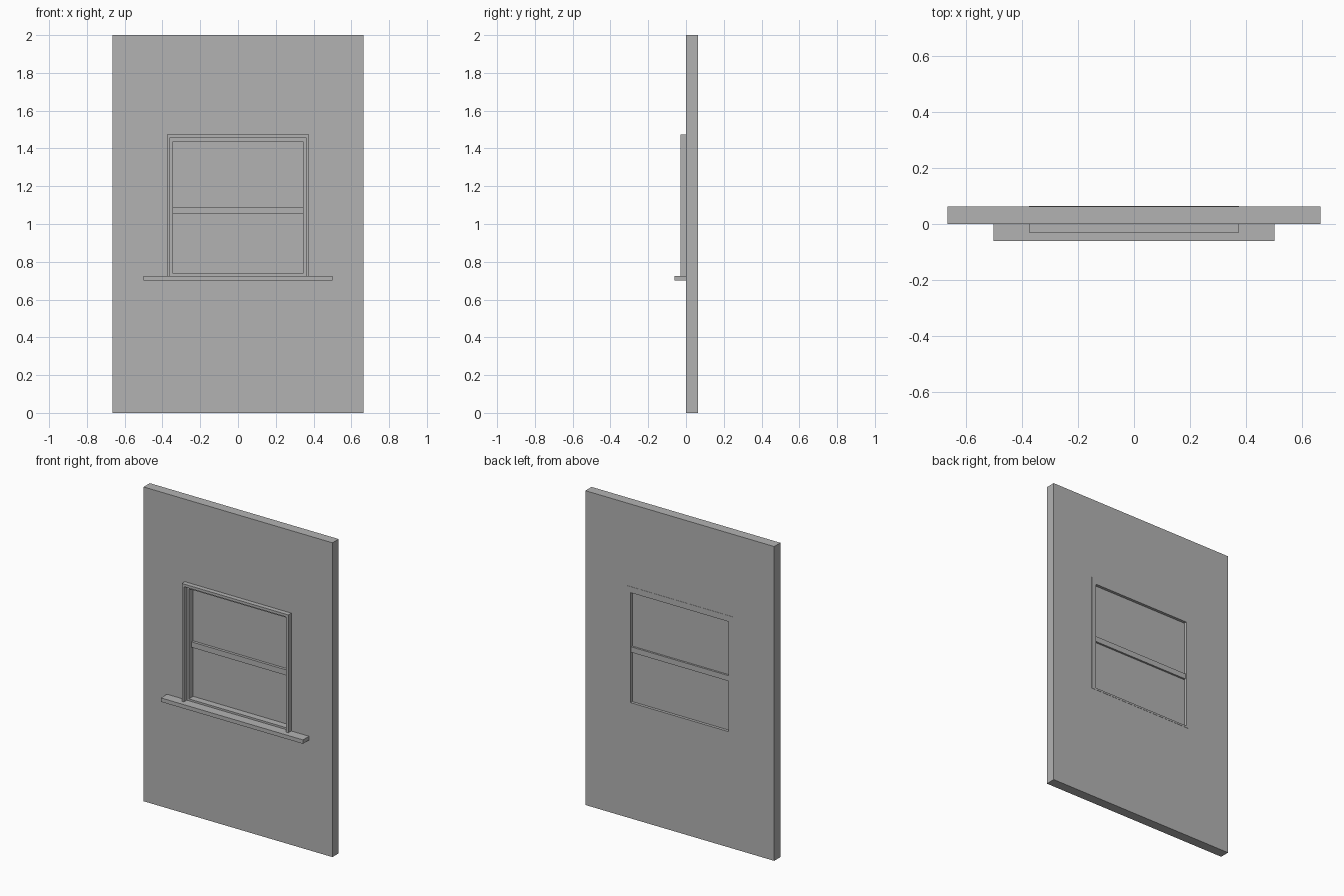
import bpy
import bmesh

if "Cube" in bpy.data.objects:
    bpy.data.objects.remove(bpy.data.objects["Cube"], do_unlink=True)

grey = bpy.data.materials.new("plain grey")
grey.use_nodes = True
grey.diffuse_color = (0.45, 0.45, 0.45, 1)
grey.node_tree.nodes["Principled BSDF"].inputs["Base Color"].default_value = grey.diffuse_color


def extrude_faces(name, points, faces, y0, y1):
    """Flat faces in the xz plane, extruded from y0 back to y1."""
    bm = bmesh.new()
    verts = [bm.verts.new((x, y0, z)) for x, z in points]
    for f in faces:
        bm.faces.new([verts[i] for i in f])
    result = bmesh.ops.extrude_face_region(bm, geom=bm.faces[:], use_keep_orig=True)
    for v in result["geom"]:
        if isinstance(v, bmesh.types.BMVert):
            v.co.y = y1
    bmesh.ops.recalc_face_normals(bm, faces=bm.faces[:])
    mesh = bpy.data.meshes.new(name)
    bm.to_mesh(mesh)
    bm.free()
    mesh.materials.append(grey)
    obj = bpy.data.objects.new(name, mesh)
    bpy.context.collection.objects.link(obj)
    return obj


def rect(half, z0, z1):
    return [(-half, z0), (half, z0), (half, z1), (-half, z1)]


def slab(name, half, z0, z1, y0, y1):
    return extrude_faces(name, rect(half, z0, z1), [(0, 1, 2, 3)], y0, y1)


def ring(name, outer, inner, y0, y1):
    """Rectangular panel with a rectangular opening."""
    sides = [(i, (i + 1) % 4, (i + 1) % 4 + 4, i + 4) for i in range(4)]
    return extrude_faces(name, rect(*outer) + rect(*inner), sides, y0, y1)


# Wall with its window opening
ring("wall", (0.665, 0, 2), (0.36, 0.73, 1.46), 0, 0.0625)

# Window frame lining the opening, a hair proud of the back of the wall
ring("window_frame", (0.375, 0.725, 1.475), (0.345, 0.737, 1.437), -0.001, 0.064)

# Casing on the front: two uprights and a head, open at the sill
casing = [(-0.375, 0.725), (-0.36, 0.725), (-0.36, 1.458), (0.36, 1.458),
          (0.36, 0.725), (0.375, 0.725), (0.375, 1.475), (-0.375, 1.475)]
extrude_faces("front_casing", casing,
              [(0, 1, 2, 7), (2, 3, 6, 7), (3, 4, 5, 6)], -0.03, 0)

# Panes and meeting rail
slab("window_pane", 0.35, 0.73, 1.44, 0.042, 0.046)
slab("meeting_rail", 0.345, 1.055, 1.09, 0.025, 0.058)

# Sill
slab("window_sill", 0.5, 0.7, 0.725, -0.061, 0)
